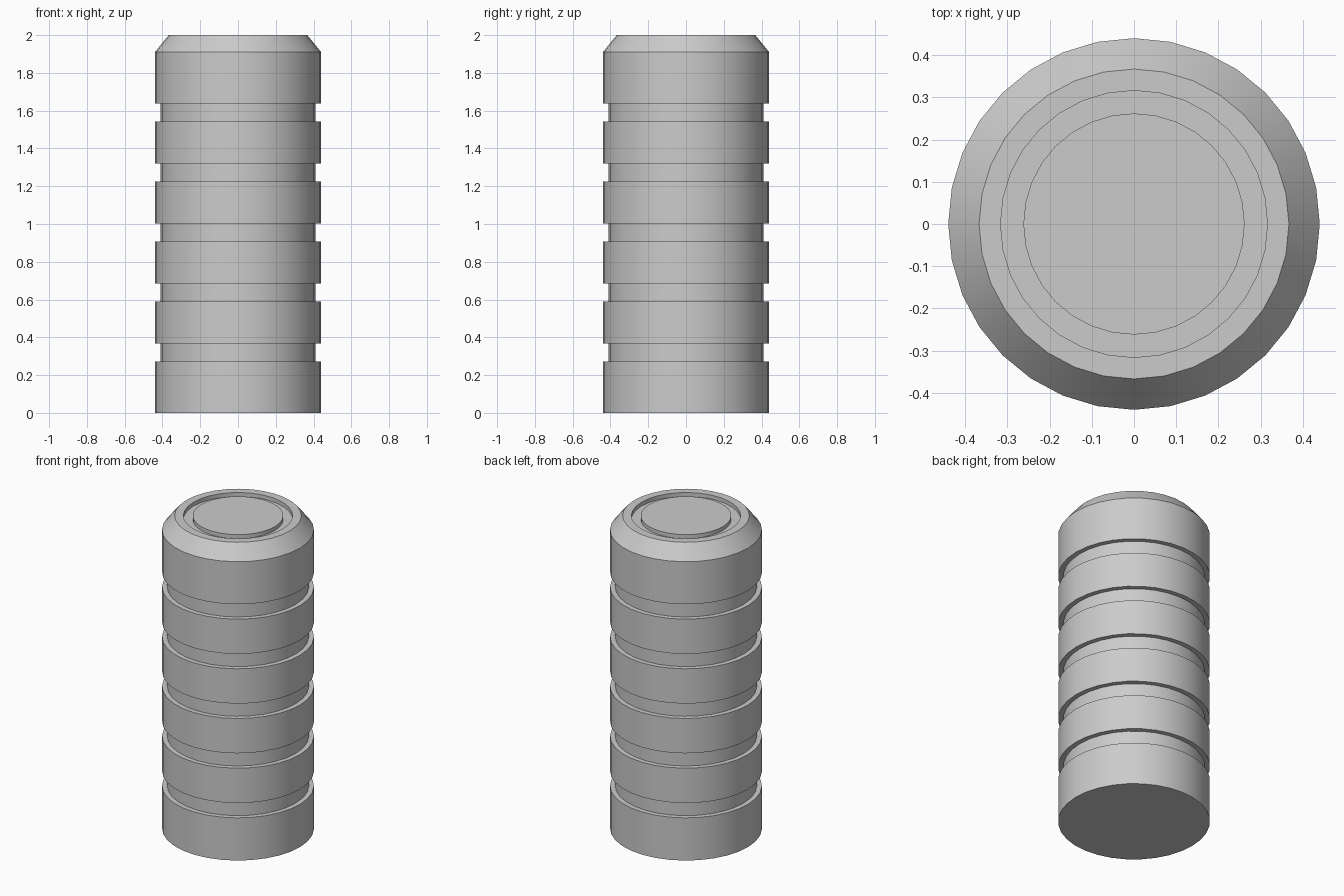
import bpy, bmesh, math

if "Cube" in bpy.data.objects:
    bpy.data.objects.remove(bpy.data.objects["Cube"])

SIDES = 32
R_BODY, R_GROOVE = 0.44, 0.41

# Side profile (radius, height): base, five grooves, bevelled shoulder, ring-cut cap
profile = [(0, 0), (R_BODY, 0)]
for i in range(5):
    z0 = 0.273 + i * 0.3175
    z1 = z0 + 0.095
    profile += [(R_BODY, z0), (R_GROOVE, z0), (R_GROOVE, z1), (R_BODY, z1)]
profile += [(R_BODY, 1.91), (0.367, 2.0), (0.316, 2.0), (0.316, 1.975),
            (0.262, 1.975), (0.262, 2.0), (0, 2.0)]


def lathe(name, points):
    bm = bmesh.new()
    verts = [bm.verts.new((r, 0, z)) for r, z in points]
    edges = [bm.edges.new(pair) for pair in zip(verts, verts[1:])]
    bmesh.ops.spin(bm, geom=verts + edges, cent=(0, 0, 0), axis=(0, 0, 1),
                   angle=math.tau, steps=SIDES, use_merge=True)
    bmesh.ops.remove_doubles(bm, verts=bm.verts, dist=1e-4)
    bmesh.ops.recalc_face_normals(bm, faces=bm.faces)
    mesh = bpy.data.meshes.new(name)
    bm.to_mesh(mesh)
    bm.free()
    obj = bpy.data.objects.new(name, mesh)
    bpy.context.collection.objects.link(obj)
    return obj


# Grooved cylinder body
body = lathe("grooved_cylinder", profile)
bpy.context.view_layer.objects.active = body
body.select_set(True)
bpy.ops.object.shade_smooth_by_angle(angle=math.radians(30))
